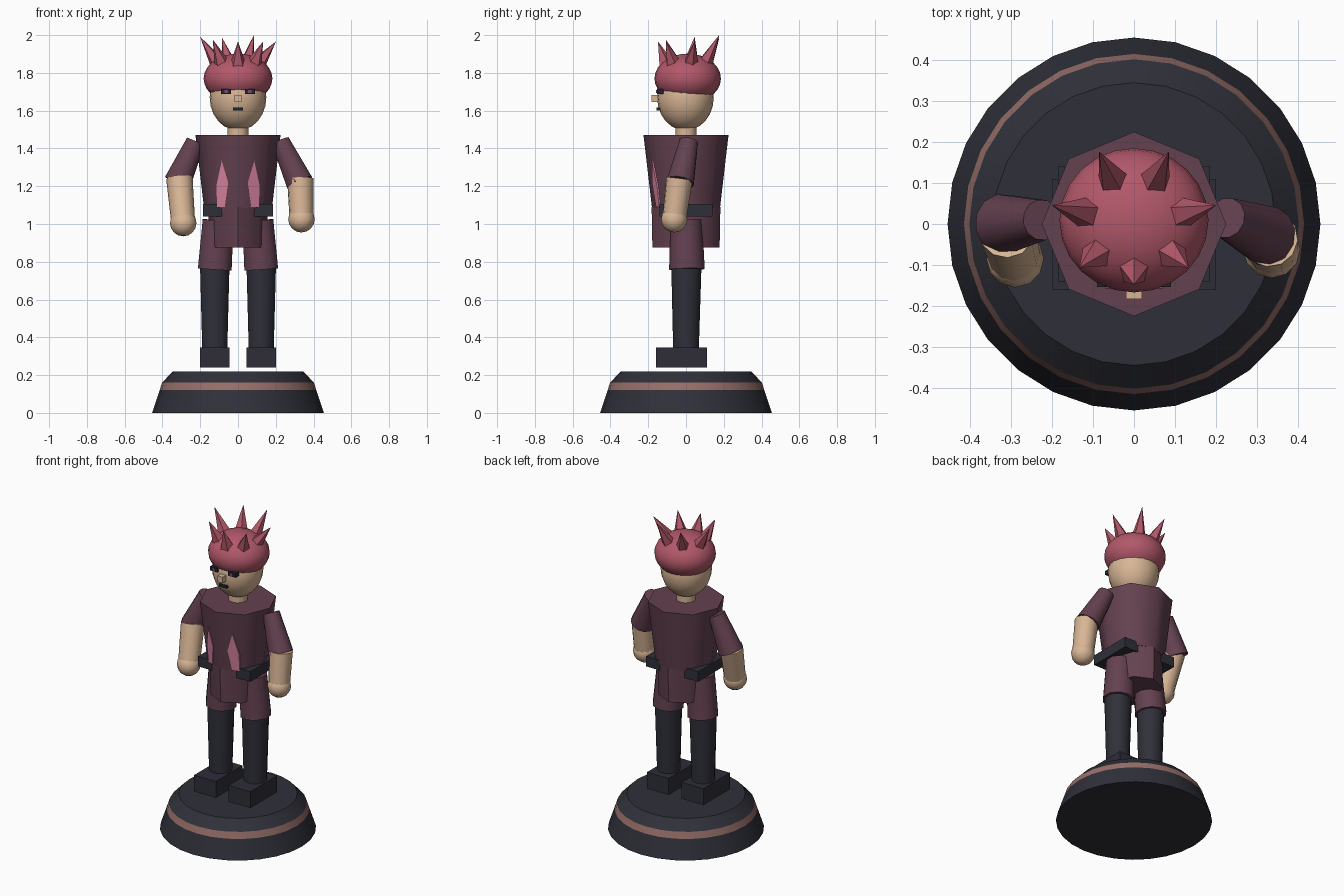
import bpy, bmesh, math
from mathutils import Vector, Matrix

if "Cube" in bpy.data.objects:
    bpy.data.objects.remove(bpy.data.objects["Cube"])


def material(name, r, g, b):
    lin = [((c / 255 + 0.055) / 1.055) ** 2.4 for c in (r, g, b)]
    m = bpy.data.materials.new(name)
    m.diffuse_color = (*lin, 1)
    m.use_nodes = True
    m.node_tree.nodes["Principled BSDF"].inputs["Base Color"].default_value = m.diffuse_color
    return m


CLOTH = material("plum cloth", 100, 65, 80)
DARK = material("charcoal", 47, 48, 57)
SHOE = material("shoe slate", 46, 45, 57)
SKIN = material("skin", 217, 182, 150)
HAIR = material("rose hair", 178, 88, 106)
BAND = material("copper band", 150, 110, 104)
PINK = material("pink flame", 217, 133, 160)
BLACK = material("eye dark", 36, 37, 48)
IRIS = material("iris violet", 110, 80, 120)


def finish(name, bm, *mats, smooth=30):
    bmesh.ops.recalc_face_normals(bm, faces=bm.faces)
    me = bpy.data.meshes.new(name)
    bm.to_mesh(me)
    bm.free()
    ob = bpy.data.objects.new(name, me)
    bpy.context.collection.objects.link(ob)
    for m in mats:
        me.materials.append(m)
    if smooth:
        bpy.ops.object.select_all(action='DESELECT')
        ob.select_set(True)
        bpy.context.view_layer.objects.active = ob
        bpy.ops.object.shade_smooth_by_angle(angle=math.radians(smooth))
    return ob


def limb(name, p0, p1, r0, r1, sides, mat, squash=1.0, smooth=35):
    """Tapered cylinder between two points."""
    p0, p1 = Vector(p0), Vector(p1)
    d = p1 - p0
    turn = Vector((0, 0, 1)).rotation_difference(d).to_matrix().to_4x4()
    bm = bmesh.new()
    bmesh.ops.create_cone(bm, cap_ends=True, segments=sides, radius1=r0, radius2=r1, depth=d.length,
                          matrix=Matrix.Translation((p0 + p1) / 2) @ turn @ Matrix.Diagonal((squash, 1, 1, 1)))
    return finish(name, bm, mat, smooth=smooth)


def box(name, lo, hi, mat):
    lo, hi = Vector(lo), Vector(hi)
    bm = bmesh.new()
    bmesh.ops.create_cube(bm, size=1, matrix=Matrix.Translation((lo + hi) / 2) @ Matrix.Diagonal((*(hi - lo), 1)))
    return finish(name, bm, mat, smooth=0)


def ball(name, c, r, mat, u=20, v=12):
    bm = bmesh.new()
    bmesh.ops.create_uvsphere(bm, u_segments=u, v_segments=v, radius=1,
                              matrix=Matrix.Translation(c) @ Matrix.Diagonal((*r, 1)))
    return finish(name, bm, mat, smooth=40)


# Display base: stacked rings with a copper band
bm = bmesh.new()
rings = []
for r, z in [(0.455, 0), (0.415, 0.12), (0.402, 0.16), (0.345, 0.22)]:
    rings.append([bm.verts.new((r * math.sin(i * math.tau / 28), r * math.cos(i * math.tau / 28), z))
                  for i in range(28)])
for k in range(3):
    for i in range(28):
        j = (i + 1) % 28
        f = bm.faces.new((rings[k][i], rings[k][j], rings[k + 1][j], rings[k + 1][i]))
        f.material_index = 1 if k == 1 else 0
bm.faces.new(rings[0])
bm.faces.new(rings[3])
finish("display_base", bm, DARK, BAND, smooth=20)

# Legs, shoes and shorts
for s, side in ((-1, "right"), (1, "left")):
    x = s * 0.123
    box(side + "_shoe", (x - 0.077, -0.16, 0.24), (x + 0.077, 0.11, 0.345), SHOE)
    limb(side + "_leg", (x, 0, 0.34), (x, 0.002, 0.78), 0.068, 0.08, 14, DARK)
    limb(side + "_shorts_leg", (x, 0.005, 0.76), (s * 0.105, 0, 1.02), 0.094, 0.086, 10, CLOTH, smooth=40)

# Pelvis, belt, torso and neck
limb("pelvis", (0, 0, 0.875), (0, 0, 1.09), 0.178, 0.182, 8, CLOTH, squash=0.86, smooth=50)
box("belt", (-0.185, -0.14, 1.04), (0.185, 0.14, 1.105), DARK)
limb("torso", (0, 0, 1.085), (0, 0, 1.47), 0.18, 0.225, 8, CLOTH, smooth=50)
limb("neck", (0, 0, 1.45), (0, 0, 1.53), 0.056, 0.056, 12, SKIN)

# Flame trims lying on the shirt front
FLAME = [(0.11, 1.09), (0.115, 1.2), (0.086, 1.335), (0.052, 1.22), (0.07, 1.09)]


def shirt_y(x, z):
    r = 0.18 + 0.045 * (z - 1.085) / 0.385
    return -(r - abs(x) * math.tan(math.radians(22.5)))


for s, side in ((-1, "right"), (1, "left")):
    bm = bmesh.new()
    front = [bm.verts.new((s * x, shirt_y(x, z) - 0.007, z)) for x, z in FLAME]
    back = [bm.verts.new((s * x, shirt_y(x, z) + 0.001, z)) for x, z in FLAME]
    bm.faces.new(front)
    bm.faces.new(back[::-1])
    for i in range(5):
        j = (i + 1) % 5
        bm.faces.new((front[i], front[j], back[j], back[i]))
    finish(side + "_flame_trim", bm, PINK, smooth=0)

# Arms: shoulder, elbow of the sleeve, forearm top, hand
ARMS = {
    "right": ((-0.225, 0.01, 1.437), (-0.32, 0.0, 1.22), (-0.31, -0.015, 1.24), (-0.29, -0.085, 1.005)),
    "left": ((0.225, 0.015, 1.437), (0.326, -0.03, 1.22), (0.33, -0.035, 1.24), (0.336, -0.062, 1.025)),
}
for side, (shoulder, elbow, wrist_top, hand) in ARMS.items():
    limb(side + "_sleeve", shoulder, elbow, 0.05, 0.074, 12, CLOTH)
    limb(side + "_forearm", wrist_top, hand, 0.07, 0.063, 12, SKIN)
    ball(side + "_hand", hand, (0.07, 0.07, 0.07), SKIN, 12, 8)

# Head and face
ball("head", (0, -0.003, 1.67), (0.15, 0.15, 0.175), SKIN)
box("nose", (-0.019, -0.183, 1.645), (0.019, -0.14, 1.684), SKIN)
box("mouth", (-0.027, -0.156, 1.602), (0.027, -0.13, 1.618), BLACK)
for s, side in ((-1, "right"), (1, "left")):
    xs = sorted((s * 0.037, s * 0.09))
    box(side + "_eye", (xs[0], -0.154, 1.688), (xs[1], -0.115, 1.714), BLACK)
    xs = sorted((s * 0.053, s * 0.071))
    box(side + "_iris", (xs[0], -0.158, 1.693), (xs[1], -0.15, 1.71), IRIS)

# Hair cap with a crown of seven spikes
ball("hair_cap", (0, 0.009, 1.77), (0.182, 0.176, 0.132), HAIR, 24, 14)
REACH = [0.148, 0.17, 0.205, 0.195, 0.195, 0.205, 0.17]
HEIGHT = [1.965, 1.965, 1.965, 2.0, 1.985, 1.99, 1.975]
for i, (reach, height) in enumerate(zip(REACH, HEIGHT)):
    a = -math.pi / 2 + i * math.tau / 7
    c, s = math.cos(a), math.sin(a)
    limb("hair_spike_%d" % (i + 1), (c * 0.105, s * 0.105, 1.84), (c * reach, s * reach, height),
         0.045, 0.0005, 5, HAIR, smooth=0)
